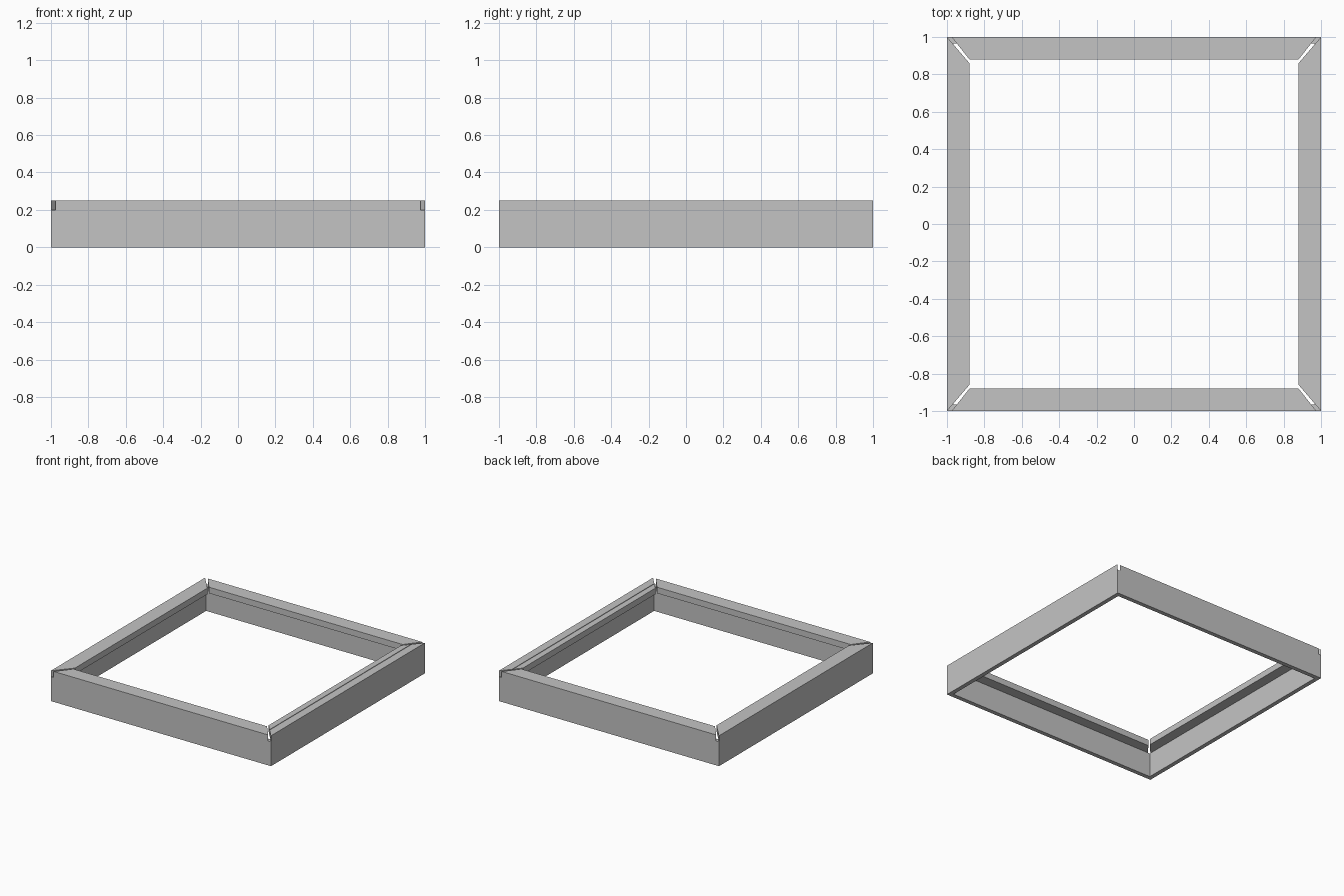
import bpy
import bmesh

cube = bpy.data.objects.get("Cube")
if cube:
    bpy.data.objects.remove(cube, do_unlink=True)

GREY = (0.55, 0.55, 0.55, 1.0)
steel = bpy.data.materials.new("plain grey")
steel.diffuse_color = GREY
steel.use_nodes = True
steel.node_tree.nodes["Principled BSDF"].inputs["Base Color"].default_value = GREY

WALL = 0.035          # wall thickness
LEDGE, TOP = 0.2, 0.25  # underside and top of the flanges
INNER = 0.88          # inner edge of the flanges


def add_prism(bm, outline, z0, z1):
    """Extrude a flat outline from z0 up to z1."""
    face = bm.faces.new([bm.verts.new((x, y, z0)) for x, y in outline])
    up = bmesh.ops.extrude_face_region(bm, geom=[face])["geom"]
    verts = [v for v in up if isinstance(v, bmesh.types.BMVert)]
    bmesh.ops.translate(bm, verts=verts, vec=(0, 0, z1 - z0))


def make(name, prisms):
    bm = bmesh.new()
    for outline, z0, z1 in prisms:
        add_prism(bm, outline, z0, z1)
    bmesh.ops.recalc_face_normals(bm, faces=bm.faces)
    mesh = bpy.data.meshes.new(name)
    bm.to_mesh(mesh)
    bm.free()
    mesh.materials.append(steel)
    obj = bpy.data.objects.new(name, mesh)
    bpy.context.collection.objects.link(obj)


def side_strip(x0, x1, sign):
    """Length of side flange between two x positions, with mitred ends."""
    def end(x):
        return 0.86 + (x - INNER) * 0.14 / (1 - INNER)
    return [(sign * x0, -end(x0)), (sign * x1, -end(x1)),
            (sign * x1, end(x1)), (sign * x0, end(x0))]


# Upright walls, mitred at the corners
a, b = 1, 1 - WALL
for name, sign in (("front_wall", -1), ("back_wall", 1)):
    make(name, [([(-a, sign * a), (a, sign * a), (b, sign * b), (-b, sign * b)], 0, LEDGE)])
for name, sign in (("right_wall", 1), ("left_wall", -1)):
    make(name, [([(sign * a, -a), (sign * a, a), (sign * b, b), (sign * b, -b)], 0, LEDGE)])

# Front and back flanges, cut short to leave corner notches
for name, sign in (("front_flange", -1), ("back_flange", 1)):
    make(name, [([(-0.975, sign), (0.975, sign),
                  (INNER, sign * INNER), (-INNER, sign * INNER)], LEDGE, TOP)])

# Side flanges; one carries a fine lengthwise groove
make("left_flange", [(side_strip(INNER, 1, -1), LEDGE, TOP)])
make("right_flange", [(side_strip(INNER, 0.929, 1), LEDGE, TOP),
                      (side_strip(0.929, 0.934, 1), LEDGE, TOP - 0.008),
                      (side_strip(0.934, 1, 1), LEDGE, TOP)])
